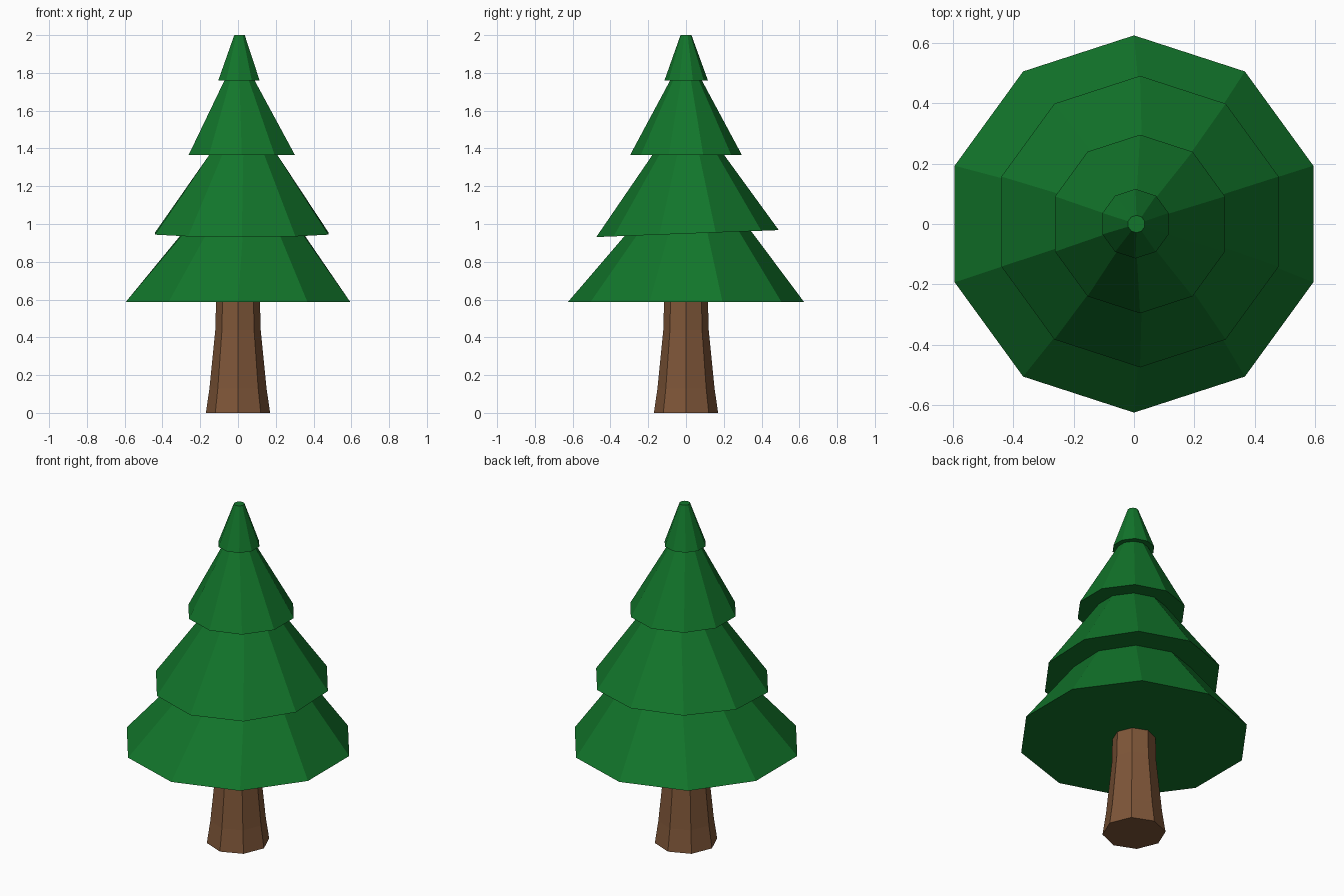
import bpy, bmesh
from math import cos, sin, pi

if "Cube" in bpy.data.objects:
    bpy.data.objects.remove(bpy.data.objects["Cube"])


def material(name, rgb):
    m = bpy.data.materials.new(name)
    m.diffuse_color = (*rgb, 1)
    m.use_nodes = True
    m.node_tree.nodes["Principled BSDF"].inputs["Base Color"].default_value = m.diffuse_color
    return m


def loft(name, rings, sides, start, mat):
    """Flat-shaded closed loft through rings of (radius, z, centre x, centre y, tilt in y)."""
    bm = bmesh.new()
    loops = []
    for r, z, cx, cy, tilt in rings:
        loop = []
        for i in range(sides):
            a = start + 2 * pi * i / sides
            y = cy + r * sin(a)
            loop.append(bm.verts.new((cx + r * cos(a), y, z + tilt * y)))
        loops.append(loop)
    for low, high in zip(loops, loops[1:]):
        for i in range(sides):
            j = (i + 1) % sides
            bm.faces.new((low[i], low[j], high[j], high[i]))
    bm.faces.new(loops[0][::-1])
    bm.faces.new(loops[-1])
    me = bpy.data.meshes.new(name)
    bm.to_mesh(me)
    bm.free()
    me.materials.append(mat)
    ob = bpy.data.objects.new(name, me)
    bpy.context.collection.objects.link(ob)
    return ob


green = material("needles", (0.006, 0.18, 0.024))
brown = material("bark", (0.21, 0.093, 0.04))

# Trunk: octagonal, flared at the foot
loft("trunk", [
    (0.17, 0.0, 0, 0, 0),
    (0.151, 0.13, 0, 0, 0),
    (0.12, 0.44, 0, 0, 0),
    (0.116, 0.60, 0, 0, 0),
], 8, 0, brown)

# Foliage: four ten-sided skirts in one stepped loft, second skirt slightly tilted
loft("foliage", [
    (0.625, 0.587, 0, 0, 0),
    (0.335, 0.949, 0.025, 0.01, 0.038),
    (0.483, 0.949, 0.02, 0.008, 0.038),
    (0.19, 1.365, 0.028, 0.012, 0),
    (0.296, 1.365, 0.02, 0, 0),
    (0.084, 1.76, 0.008, 0, 0),
    (0.115, 1.76, 0.005, 0.001, 0),
    (0.029, 2.0, 0.008, 0, 0),
], 10, pi / 2, green)
